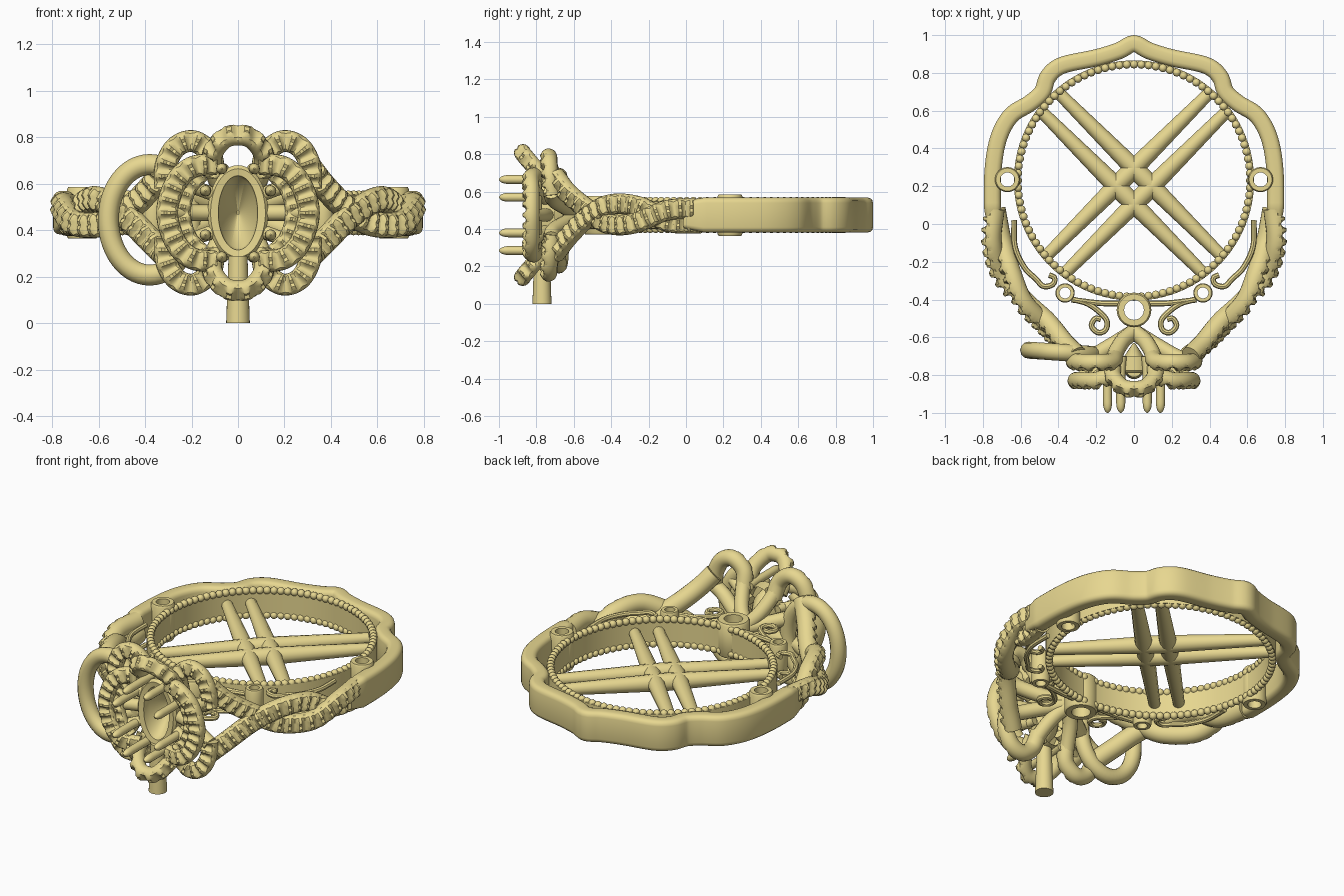
import bpy, bmesh
from math import pi, cos, sin, sqrt, radians
from mathutils import Vector as V, Matrix

if "Cube" in bpy.data.objects:
    bpy.data.objects.remove(bpy.data.objects["Cube"])

GOLD = bpy.data.materials.new("gold")
GOLD.diffuse_color = (0.80, 0.68, 0.28, 1)
GOLD.use_nodes = True
GOLD.node_tree.nodes["Principled BSDF"].inputs["Base Color"].default_value = GOLD.diffuse_color
MID = 0.475                       # height of the ring's mid plane


def finish(name, bm, angle=40):
    bmesh.ops.recalc_face_normals(bm, faces=bm.faces)
    me = bpy.data.meshes.new(name)
    bm.to_mesh(me)
    bm.free()
    me.materials.append(GOLD)
    ob = bpy.data.objects.new(name, me)
    bpy.context.collection.objects.link(ob)
    bpy.ops.object.select_all(action='DESELECT')
    ob.select_set(True)
    bpy.context.view_layer.objects.active = ob
    bpy.ops.object.shade_smooth_by_angle(angle=radians(angle))
    return ob


def spline(pts, n, closed=False):
    """Catmull-Rom through pts, resampled to n even steps."""
    p = [V(q) for q in pts]
    p = [p[-1]] + p + p[:2] if closed else [2 * p[0] - p[1]] + p + [2 * p[-1] - p[-2]]
    fine = []
    for a, b, c, d in zip(p, p[1:], p[2:], p[3:]):
        for k in range(24):
            t = k / 24
            fine.append(0.5 * (2 * b + (c - a) * t + (2 * a - 5 * b + 4 * c - d) * t * t
                               + (3 * b - a - 3 * c + d) * t ** 3))
    fine.append(p[-2].copy())
    acc = [0]
    for a, b in zip(fine, fine[1:]):
        acc.append(acc[-1] + (b - a).length)
    out, j = [], 0
    for i in range(n + 1):
        s = acc[-1] * i / n
        while j < len(fine) - 2 and acc[j + 1] < s:
            j += 1
        out.append(fine[j].lerp(fine[j + 1], (s - acc[j]) / max(acc[j + 1] - acc[j], 1e-9)))
    return (out[:-1] if closed else out), acc[-1]


def sweep(bm, path, out_dir, section, closed=False):
    """section(i) gives (outward, sideways) offsets; out_dir(p) the outward direction."""
    rings, n = [], len(path)
    for i, p in enumerate(path):
        a, b = (path[i - 1], path[(i + 1) % n]) if closed else (path[max(i - 1, 0)], path[min(i + 1, n - 1)])
        t = (b - a).normalized()
        o = out_dir(p)
        o = (o - t * o.dot(t)).normalized()
        s = t.cross(o)
        rings.append([bm.verts.new(p + o * u + s * v) for u, v in section(i)])
    m = len(rings[0])
    for i in range(n if closed else n - 1):
        r, q = rings[i], rings[(i + 1) % n]
        for k in range(m):
            bm.faces.new((r[k], r[(k + 1) % m], q[(k + 1) % m], q[k]))
    if not closed:
        bm.faces.new(rings[0])
        bm.faces.new(rings[-1])


def circle(r, m=12):
    return [(r * cos(2 * pi * k / m), r * sin(2 * pi * k / m)) for k in range(m)]


def radial(p):
    return V((p.x, p.y - 0.2, 0))


def forward(p):
    return V((0, -1, 0))


def up(p):
    return V((0, 0, 1))


def tube(bm, pts, r, out=up, n=30, closed=False, rf=lambda t: 1, m=12):
    path, _ = spline(pts, n, closed)
    sweep(bm, path, out, lambda i: circle(r * rf(i / n), m), closed)


def pave(bm, pts, r, out, pitch=0.058):
    """Tube with round stone seats scooped into its outward side, leaving paired prongs."""
    _, length = spline(pts, 10)
    n = max(2, round(length / pitch)) * 8
    path, _ = spline(pts, n)

    def section(i):
        ph = i % 8
        cut = 1 - 0.5 * sqrt(max(0, 1 - ((ph - 4) / 2.6) ** 2))
        res = []
        for k in range(20):
            a = 2 * pi * k / 20
            c, rr = cos(a), r
            if c > cut:
                rr = r * cut / c
            if c > 0.97:
                rr = min(rr, r * 0.8)
            res.append((rr * c, rr * sin(a)))
        return res
    sweep(bm, path, out, section)


def flip(pts, sx=1, sz=1):
    return [(x * sx, y, MID + (z - MID) * sz) for x, y, z in pts]


# Wavy shank with a pointed back
half = [(0.08, .917), (.2, .88), (.38, .84), (.455, .78), (.485, .70), (.55, .64), (.65, .575),
        (.715, .46), (.745, .3), (.75, .1), (.74, -.01)]
line = [(-x, y, MID) for x, y in reversed(half)] + [(0, .955, MID)] + [(x, y, MID) for x, y in half]
path, _ = spline(line, 160)
w, h, c = 0.045, 0.093, 0.028
prof = []
for cx, cy, a0 in ((w - c, h - c, 0), (c - w, h - c, 90), (c - w, c - h, 180), (w - c, c - h, 270)):
    prof += [(cx + c * cos(radians(a0 + d)), cy + c * sin(radians(a0 + d))) for d in (0, 30, 60, 90)]


def shank_section(i):
    e = min(1, 0.75 + min(i, 160 - i) / 24)
    return [(u * e, v * e) for u, v in prof]


bm = bmesh.new()
sweep(bm, path, radial, shank_section)
finish("shank", bm)

# Thin inner wall and its two rows of beads
C = V((0, 0.23, MID))
bm = bmesh.new()
loop = [C + V((0.622 * cos(2 * pi * i / 96), 0.622 * sin(2 * pi * i / 96), 0)) for i in range(96)]
sweep(bm, loop, radial, lambda i: [(-.014, -.078), (.014, -.078), (.014, .078), (-.014, .078)], True)
finish("inner_wall", bm)
bm = bmesh.new()
for i in range(100):
    a = 2 * pi * i / 100
    for z in (-0.075, 0.075):
        bmesh.ops.create_icosphere(bm, subdivisions=2, radius=0.022,
                                   matrix=Matrix.Translation(C + V((.615 * cos(a), .615 * sin(a), z))))
finish("bead_rows", bm, 60)

# Crossed support bars, thicker at the middle
bm = bmesh.new()
for sx in (1, -1):
    d, nrm = V((sx, 1, 0)).normalized(), V((-sx, 1, 0)).normalized()
    for off in (-0.067, 0.067):
        mid = V((0, 0.2, MID)) + nrm * off
        tube(bm, [mid - d * .59, mid, mid + d * .625], 0.051, n=24, rf=lambda t: 1 - 0.36 * abs(2 * t - 1))
finish("support_bars", bm)

# Round bezels set along the shank
bm = bmesh.new()
for x, y, r, hh in ((0, -.455, .09, .103), (.365, -.365, .05, .095), (-.365, -.365, .05, .095),
                    (.67, .235, .065, .111), (-.67, .235, .065, .111)):
    loop = [V((x + r * .8 * cos(2 * pi * i / 32), y + r * .8 * sin(2 * pi * i / 32), MID)) for i in range(32)]
    o = V((x, y, 0))
    t = r * .22
    sweep(bm, loop, lambda p: V((p.x, p.y, 0)) - o,
          lambda i: [(-t, -hh), (t * .6, -hh), (t, -hh + .01), (t, hh - .01), (t * .6, hh), (-t, hh)], True)
finish("bezels", bm)

# Filigree scrolls on both faces
bm = bmesh.new()
scroll = [(.06, -.42), (.17, -.42), (.3, -.405), (.33, -.4)]
curl_a = [(.32, -.40), (.25, -.42), (.19, -.46), (.145, -.51), (.15, -.56), (.19, -.575), (.225, -.54), (.205, -.5), (.175, -.505)]
curl_b = [(.635, .02), (.63, -.12), (.58, -.23), (.52, -.29), (.48, -.33), (.43, -.32), (.42, -.285), (.45, -.27)]
for s in (1, -1):
    for z in (.415, .535):
        for pts in (scroll, curl_a, curl_b):
            tube(bm, [(x * s, y, z) for x, y in pts], 0.015, n=36, m=8)
finish("filigree", bm)

# Twisted pave shoulders
A = [(.74, .08, .51), (.755, -.1, .50), (.70, -.28, .43), (.57, -.42, .43), (.46, -.52, .5), (.37, -.63, .59), (.30, -.70, .68)]
B = [(.735, .08, .43), (.70, -.1, .44), (.655, -.25, .52), (.59, -.41, .53), (.48, -.53, .46), (.38, -.63, .36), (.29, -.70, .27)]
bm = bmesh.new()
for s in (1, -1):
    pave(bm, flip(A, s), 0.055, radial)
    pave(bm, flip(B, s), 0.055, radial)
finish("shoulders", bm, 30)

# Flower petals and side arcs of the halo
side = [(.315, -.72, .58), (.31, -.73, .68), (.265, -.735, .76), (.19, -.735, .783), (.12, -.73, .73), (.10, -.70, .64)]
centre = [(-.11, -.74, .65), (-.11, -.81, .73), (-.06, -.865, .795), (0, -.875, .81), (.06, -.865, .795),
          (.11, -.81, .73), (.11, -.74, .65)]
arc = [(.10, -.80, .685), (.20, -.83, .67), (.27, -.83, .60), (.305, -.83, .475), (.27, -.83, .35), (.20, -.83, .28), (.10, -.80, .265)]
bm = bmesh.new()
for sz in (1, -1):
    pave(bm, flip(centre, 1, sz), 0.045, lambda p: V((p.x * .6, -.4, p.z - MID)))
    for sx in (1, -1):
        pave(bm, flip(side, sx, sz), 0.047, forward)
for sx in (1, -1):
    pave(bm, flip(arc, sx), 0.047, forward)
    pave(bm, flip([(x * .78, y + .025, MID + (z - MID) * .85) for x, y, z in arc[1:-1]], sx), 0.034, forward)
finish("halo", bm, 30)

# Plain basket tubes running from the hub to the petals
bm = bmesh.new()
for sz in (1, -1):
    for sx in (1, -1):
        tube(bm, flip([(0, -.57, .49), (.06, -.62, .56), (.10, -.69, .65), (.11, -.73, .71)], sx, sz), 0.042)
        tube(bm, flip([(0, -.57, .48), (.13, -.65, .52), (.24, -.71, .56), (.315, -.72, .60)], sx, sz), 0.042)
        tube(bm, flip([(.09, -.75, .55), (.16, -.77, .575), (.25, -.81, .61)], sx, sz), 0.03, n=12)
for sx in (1, -1):
    tube(bm, flip([(.11, -.74, MID), (.2, -.77, MID), (.29, -.82, MID)], sx), 0.035, n=12)
finish("basket", bm)

# Oval seat with a hollow cup
bm = bmesh.new()
N = 48
rows = [(.125, .2, -.70), (.13, .205, -.775), (.118, .19, -.79), (.085, .16, -.785), (.078, .15, -.74), (.005, .01, -.63)]
rings = [[bm.verts.new((a * cos(2 * pi * k / N), y, MID + b * sin(2 * pi * k / N))) for k in range(N)] for a, b, y in rows]
for r, q in zip(rings, rings[1:]):
    for k in range(N):
        bm.faces.new((r[k], r[(k + 1) % N], q[(k + 1) % N], q[k]))
bm.faces.new(rings[-1])
finish("seat", bm)

# Eight claw prongs
bm = bmesh.new()
for sx in (1, -1):
    for sz in (1, -1):
        for x, z in ((.07, .665), (.14, .57)):
            tube(bm, flip([(x * .9, -.70, z), (x, -.8, z), (x, -1, z)], sx, sz), .024, n=30,
                 rf=lambda t: sqrt(max(.02, 1 - (max(0, t - .82) / .18) ** 2)))
finish("prongs", bm)

# Loose oval loop on the left shoulder
bm = bmesh.new()
tube(bm, [(-.38 + .178 * cos(2 * pi * i / 16), -.68 - .012 * cos(2 * pi * i / 16), .445 + .238 * sin(2 * pi * i / 16))
          for i in range(16)], 0.045, forward, n=64, closed=True)
finish("side_loop", bm)

# Casting sprue that reaches the ground
bm = bmesh.new()
tube(bm, [(0, -.77, 0), (0, -.77, .15), (0, -.77, .29)], 0.051, forward, n=8, rf=lambda t: 1 - .2 * t, m=24)
finish("sprue", bm)
